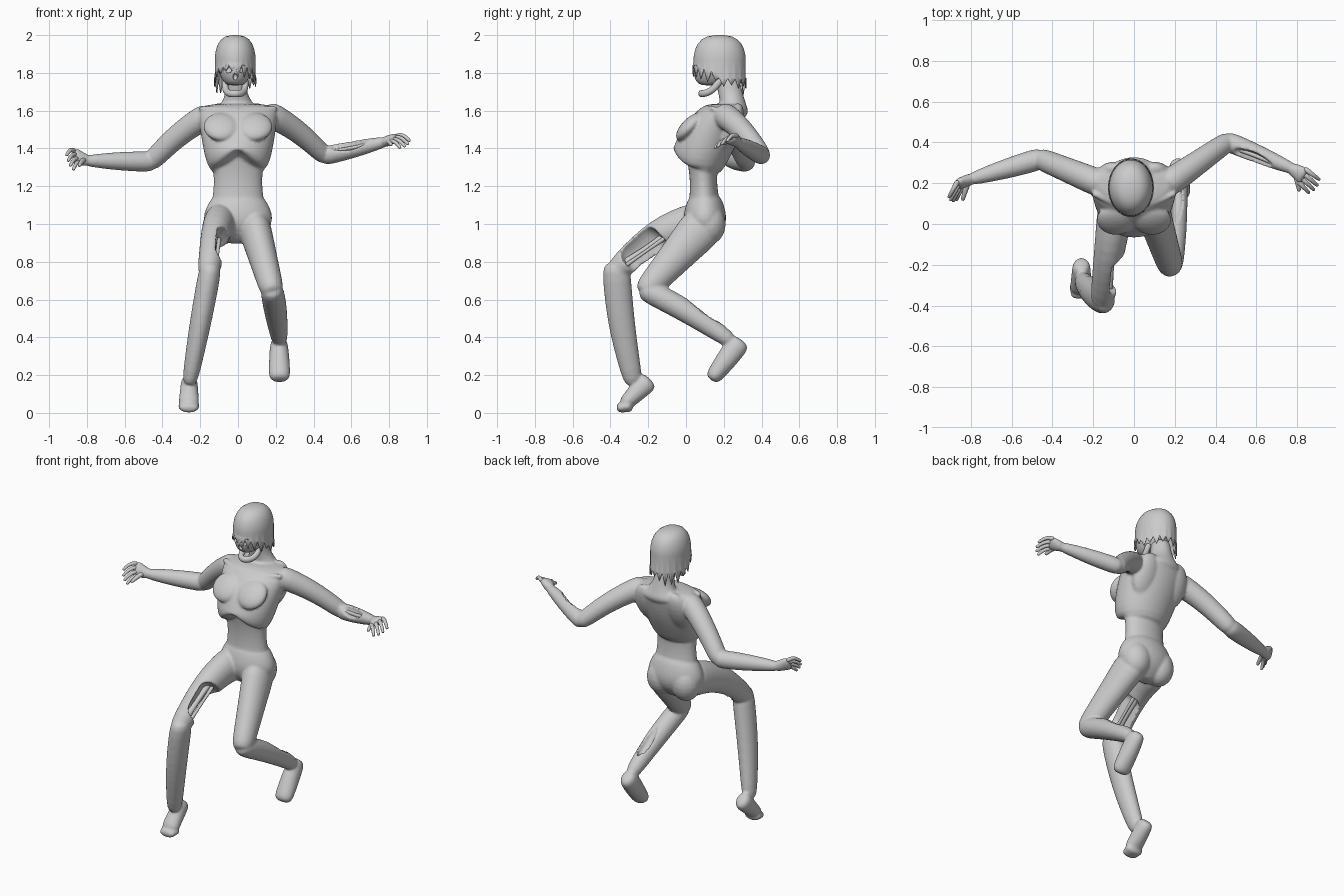
import bpy, bmesh, math, random
from math import sin, cos, pi
from mathutils import Vector

random.seed(4)
cube = bpy.data.objects.get("Cube")
if cube:
    bpy.data.objects.remove(cube, do_unlink=True)

grey = bpy.data.materials.new("pale grey")
grey.use_nodes = True
shade = (0.6, 0.6, 0.6, 1)
grey.diffuse_color = shade
grey.node_tree.nodes["Principled BSDF"].inputs["Base Color"].default_value = shade

X, Y, Z = Vector((1, 0, 0)), Vector((0, 1, 0)), Vector((0, 0, 1))
HEAD_X = -0.015
body = []  # fleshy parts that are fused at the end


def finish(name, bm, smooth=False):
    bmesh.ops.recalc_face_normals(bm, faces=bm.faces)
    mesh = bpy.data.meshes.new(name)
    bm.to_mesh(mesh)
    bm.free()
    mesh.materials.append(grey)
    part = bpy.data.objects.new(name, mesh)
    bpy.context.collection.objects.link(part)
    bpy.ops.object.select_all(action='DESELECT')
    part.select_set(True)
    bpy.context.view_layer.objects.active = part
    if smooth:
        part.modifiers.new("Smooth", 'SUBSURF').levels = 1
        bpy.ops.object.modifier_apply(modifier="Smooth")
    bpy.ops.object.shade_smooth_by_angle(angle=math.radians(50))
    return part


def bridge(bm, rings):
    for low, high in zip(rings, rings[1:]):
        for k in range(len(low)):
            after = (k + 1) % len(low)
            bm.faces.new((low[k], low[after], high[after], high[k]))


def loft(name, path, radii, ref=X, level=False, sides=12, steps=5, warp=None, cap=0.5):
    """Rounded body along path(t), with ring radii(t) along and across ref."""
    bm, rings = bmesh.new(), []
    stations = [(i / steps, 1, 0) for i in range(steps + 1)]
    stations = [(0, 0.6, -cap)] + stations + [(1, 0.6, cap)]
    for t, scale, push in stations:
        tangent = Z if level else (path(t + 0.01) - path(t - 0.01)).normalized()
        along = (ref - tangent * ref.dot(tangent)).normalized()
        across = tangent.cross(along)
        wide, deep = radii(t)
        centre = path(t) + tangent * push * min(wide, deep)
        ring = []
        for k in range(sides):
            a = math.tau * k / sides
            offset = (along * cos(a) * wide + across * sin(a) * deep) * scale * 1.04
            point = centre + offset
            if warp:
                point.z += warp(offset, t)
            ring.append(bm.verts.new(point))
        rings.append(ring)
    bridge(bm, rings)
    bm.faces.new(rings[0])
    bm.faces.new(rings[-1])
    return finish(name, bm, smooth=True)


def limb(name, start, end, first, last, bulge=0, depth=1, end_depth=None, bow=Vector(), ref=X, sides=12):
    """Tapered limb between two points, bowed sideways and swollen midway."""
    a, b = Vector(start), Vector(end)
    final = depth if end_depth is None else end_depth

    def radii(t):
        r = first + (last - first) * t + bulge * sin(pi * t)
        return r, r * (depth + (final - depth) * t)
    return loft(name, lambda t: a.lerp(b, t) + bow * sin(pi * t), radii, ref=ref, sides=sides)


def flesh(*args, **options):
    body.append(limb(*args, **options))
    return body[-1]


def ball(name, centre, size, tilt=0):
    bm = bmesh.new()
    bmesh.ops.create_uvsphere(bm, u_segments=20, v_segments=12, radius=1)
    for v in bm.verts:
        v.co = Vector(a * b for a, b in zip(v.co, size))
        v.co.y += v.co.z * tilt
        v.co += Vector(centre)
    return finish(name, bm)


def carve(part, cutter):
    """Cut a wound or hollow out of a part."""
    cutter.hide_render = True
    wound = part.modifiers.new("Wound", 'BOOLEAN')
    wound.operation, wound.solver, wound.object = 'DIFFERENCE', 'EXACT', cutter
    bpy.context.view_layer.objects.active = part
    bpy.ops.object.modifier_apply(modifier="Wound")
    bpy.data.objects.remove(cutter, do_unlink=True)


def bone(name, start, end, radius):
    limb(name, start, end, radius * 1.4, radius * 1.4, bulge=-radius * 0.4, sides=8)


# Rib cage, its lower front edge raised into an arch
def arch(offset, t):
    if offset.y > 0:
        return 0
    return 0.13 * max(0, 1 - abs(offset.x) / 0.16) * max(0, 1 - t / 0.4)


body.append(loft("rib_cage", lambda t: Vector((0, 0.065 + 0.135 * t ** 1.5, 1.27 + 0.35 * t)),
                 lambda t: (0.14 + 0.07 * t ** 0.6, 0.12 + 0.04 * sin(pi * t)),
                 level=True, sides=24, warp=arch, cap=0.15))

# Hollow belly and hips
body.append(loft("belly", lambda t: Vector((0, 0.1 - 0.015 * t, 1.05 + 0.35 * t)),
                 lambda t: (0.125 + 0.03 * (2 * t - 1) ** 2, 0.07 + 0.025 * (2 * t - 1) ** 2),
                 level=True, sides=16))


def hip_width(t):
    return 0.06 + 0.09 * sin(pi * t ** 0.8) + 0.07 * t


body.append(loft("pelvis", lambda t: Vector((0, 0.1, 0.9 + 0.25 * t)),
                 lambda t: (hip_width(t), hip_width(t) * 0.62), level=True, sides=16, cap=0.1))

for side, s in (("left", 1), ("right", -1)):
    body.append(ball(side + "_pectoral", (s * 0.088, 0.02, 1.515), (0.095, 0.055, 0.075), tilt=0.65))
    body.append(ball(side + "_shoulder_blade", (s * 0.1, 0.23, 1.51), (0.09, 0.06, 0.13), tilt=0.35))
    body.append(ball(side + "_buttock", (s * 0.085, 0.12, 1.0), (0.09, 0.09, 0.11)))
    flesh(side + "_collarbone", (s * 0.02, 0.09, 1.61), (s * 0.2, 0.15, 1.61), 0.012, 0.016,
          ref=Z, bow=Y * -0.01, sides=8)

# Neck, flaring into the shoulders
body.append(loft("neck", lambda t: Vector((HEAD_X * t, 0.26 - 0.04 * t, 1.59 + 0.17 * t)),
                 lambda t: (0.055 + 0.08 * (1 - t) ** 3, 0.065 + 0.01 * (1 - t) ** 3), level=True))

# Skull with hollow eyes and nose, and a hanging jaw
skull = loft("skull", lambda t: Vector((HEAD_X, 0.13 + 0.05 * t, 1.75 + 0.2 * t)),
             lambda t: (0.06 + 0.035 * sin(pi * t), 0.075 + 0.043 * sin(pi * t)),
             level=True, sides=16, cap=0.3)
for s in (-1, 1):
    carve(skull, ball("socket_cutter", (HEAD_X + s * 0.04, 0.045, 1.82), (0.026, 0.035, 0.02)))
carve(skull, ball("nose_cutter", (HEAD_X, 0.05, 1.78), (0.012, 0.02, 0.018)))
loft("jaw", lambda t: Vector((HEAD_X - 0.055 * cos(pi * t), 0.18 - 0.1 * sin(pi * t),
                              1.69 + 0.07 * (2 * t - 1) ** 4)),
     lambda t: (0.02, 0.018), ref=Z, sides=8, steps=12)

# Hair: a domed cap whose lower edge is cut into ragged locks
bm = bmesh.new()
count, lock_size = 120, 6
lengths = [random.uniform(0.03, 0.09) for _ in range(count // lock_size)]
dome = [[] for _ in range(9)]
for k in range(count):
    a = math.tau * k / count
    front = max(0, -sin(a))
    hem = 1.775 + 0.07 * front ** 0.5
    point = 1 - abs(k % lock_size - lock_size / 2) / lock_size * 2
    lock = 0.004 + lengths[k // lock_size] * point * (1 - 0.3 * front)
    for i, ring in enumerate(dome):
        lift = pi / 2 * max(0, 0.95 - i / 6)
        spread = cos(lift) ** 0.68 * (1.04 if i == 8 else 1)
        height = (1.87 + 0.13 * sin(lift), hem, hem - lock)[max(0, i - 6)]
        ring.append(bm.verts.new((HEAD_X + 0.108 * spread * cos(a), 0.178 + 0.138 * spread * sin(a), height)))
bm.faces.new(dome[0])
bridge(bm, dome)
hair = finish("hair", bm)
hair.modifiers.new("Thickness", 'SOLIDIFY').thickness = 0.006


# Hands: palm, four curled fingers and a thumb
def hand(side, wrist, knuckle, tip, spread, thumb):
    w, k, t, fan = map(Vector, (wrist, knuckle, tip, spread))
    flesh(side + "_palm", w, k, 0.032, 0.048, depth=0.9, end_depth=0.45, ref=fan.normalized())
    for i in range(4):
        off = i - 1.5
        end = t + fan * off * 1.2 - (t - k) * 0.12 * abs(off)
        limb(f"{side}_finger_{i + 1}", k.lerp(w, 0.2) + fan * off, end, 0.014, 0.009,
             bow=Z * 0.015, ref=fan.normalized(), sides=8)
    limb(side + "_thumb", w.lerp(k, 0.2), thumb, 0.018, 0.01, bow=Z * 0.006, ref=Z, sides=8)


# Right arm
shoulder, elbow, wrist = (-0.17, 0.2, 1.57), (-0.46, 0.32, 1.33), (-0.8, 0.22, 1.335)
flesh("right_upper_arm", shoulder, elbow, 0.07, 0.054, bow=Z * 0.02, ref=Z)
flesh("right_forearm", elbow, wrist, 0.055, 0.03, bulge=0.006, ref=Z)
hand("right", wrist, (-0.865, 0.195, 1.36), (-0.895, 0.11, 1.32), (-0.01, 0.004, 0.021), (-0.84, 0.12, 1.31))

# Left arm, with a forearm torn open to its two bones
shoulder, elbow, wrist = (0.17, 0.2, 1.58), (0.46, 0.405, 1.36), (0.78, 0.27, 1.435)
flesh("left_upper_arm", shoulder, elbow, 0.07, 0.05, bow=Z * 0.02, ref=Z)
forearm = flesh("left_forearm", elbow, wrist, 0.05, 0.028, bulge=0.006, ref=Z)
carve(forearm, limb("arm_cutter", (0.5, 0.355, 1.41), (0.67, 0.285, 1.435), 0.018, 0.015, bulge=0.018, ref=Z))
bone("left_arm_bone", (0.48, 0.38, 1.38), (0.7, 0.295, 1.42), 0.011)
bone("left_arm_second_bone", (0.49, 0.365, 1.36), (0.7, 0.285, 1.405), 0.009)
hand("left", wrist, (0.83, 0.235, 1.455), (0.895, 0.175, 1.415), (0.014, 0.018, 0.01), (0.81, 0.165, 1.42))

# Left leg, bent back with a torn calf
hip, knee, ankle = (0.085, 0.09, 0.99), (0.18, -0.21, 0.65), (0.22, 0.23, 0.385)
flesh("left_thigh", hip, knee, 0.088, 0.064, depth=1.35, end_depth=1.05)
calf = flesh("left_shin", knee, ankle, 0.062, 0.043, bulge=0.008, bow=Z * 0.015)
carve(calf, limb("calf_cutter", (0.2, 0.02, 0.6), (0.215, 0.18, 0.455), 0.014, 0.012, bulge=0.017))
bone("left_shin_bone", (0.2, 0, 0.55), (0.217, 0.18, 0.42), 0.012)
flesh("left_foot", (0.217, 0.28, 0.37), (0.22, 0.145, 0.19), 0.046, 0.057, bulge=0.003, depth=1.3, end_depth=0.75)

# Right leg: thigh torn open to the bone, planted on its toes
hip, knee, ankle = (-0.09, 0.08, 1.01), (-0.155, -0.375, 0.745), (-0.255, -0.28, 0.17)
thigh = flesh("right_thigh", hip, knee, 0.09, 0.06, depth=1.25, end_depth=1.05, bow=Z * 0.06)
carve(thigh, limb("thigh_cutter", (-0.06, -0.15, 0.9), (-0.085, -0.28, 0.79), 0.085, 0.075, depth=1.5))
bone("right_thigh_bone", (-0.125, -0.1, 0.945), (-0.14, -0.33, 0.79), 0.016)
bone("right_thigh_splinter", (-0.1, -0.12, 0.92), (-0.115, -0.32, 0.78), 0.009)
flesh("right_shin", (-0.145, -0.37, 0.77), ankle, 0.06, 0.041, bulge=0.006, depth=1.25, bow=Y * -0.015)
flesh("right_foot", (-0.258, -0.205, 0.165), (-0.26, -0.32, 0.05), 0.044, 0.055, depth=1.3, end_depth=0.7)
flesh("right_toes", (-0.26, -0.3, 0.038), (-0.26, -0.355, 0.026), 0.058, 0.05, depth=0.6, end_depth=0.5)

# Fuse the fleshy parts into one soft skin
bpy.ops.object.select_all(action='DESELECT')
for part in body:
    part.select_set(True)
bpy.context.view_layer.objects.active = body[0]
bpy.ops.object.join()
skin = body[0]
skin.name = "body"
remesh = skin.modifiers.new("Fuse", 'REMESH')
remesh.mode, remesh.voxel_size, remesh.use_smooth_shade = 'VOXEL', 0.008, True
relax = skin.modifiers.new("Relax", 'SMOOTH')
relax.factor, relax.iterations = 0.5, 4
